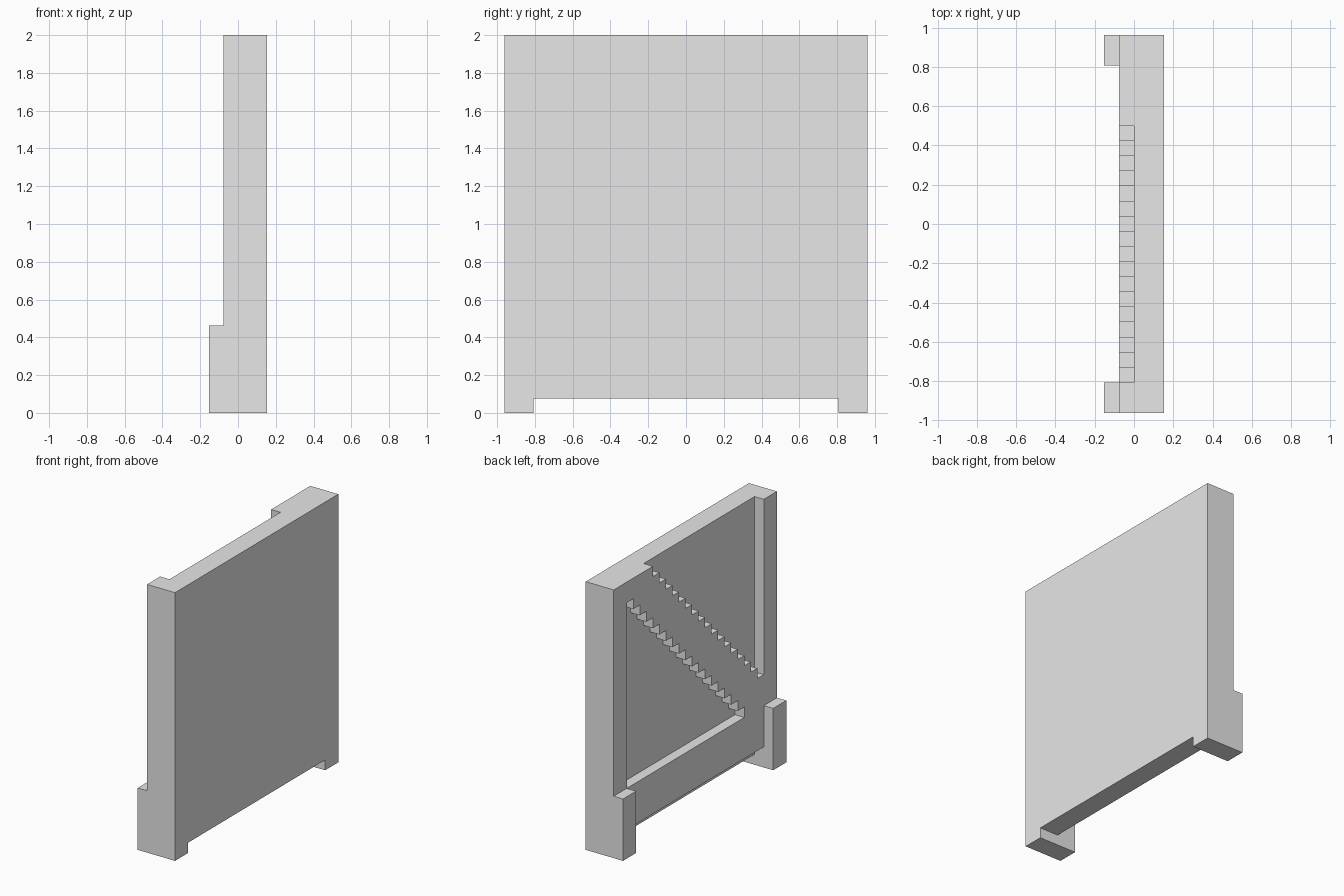
import bpy
import bmesh
from mathutils import Vector

# Remove the default cube
cube = bpy.data.objects.get("Cube")
if cube:
    bpy.data.objects.remove(cube, do_unlink=True)

U = 2 / 26                      # one grid step
DEPTH, WIDTH, HEIGHT = 4, 25, 26

# Single grey material
GREY = (0.8, 0.8, 0.8, 1)
grey = bpy.data.materials.new("plain grey")
grey.use_nodes = True
grey.diffuse_color = GREY
grey.node_tree.nodes["Principled BSDF"].inputs["Base Color"].default_value = GREY


def slab(name, outline, x0, x1):
    """Extrude a (y, z) outline given in grid steps from x0 to x1."""
    def place(x, y, z):
        return Vector((x - DEPTH / 2, y - WIDTH / 2, z)) * U
    bm = bmesh.new()
    face = bm.faces.new([bm.verts.new(place(x0, y, z)) for y, z in outline])
    extruded = bmesh.ops.extrude_face_region(bm, geom=[face])["geom"]
    moved = [v for v in extruded if isinstance(v, bmesh.types.BMVert)]
    bmesh.ops.translate(bm, verts=moved, vec=((x1 - x0) * U, 0, 0))
    bmesh.ops.recalc_face_normals(bm, faces=bm.faces)
    mesh = bpy.data.meshes.new(name)
    bm.to_mesh(mesh)
    bm.free()
    mesh.materials.append(grey)
    obj = bpy.data.objects.new(name, mesh)
    bpy.context.collection.objects.link(obj)
    return obj


def rect(y0, y1, z0, z1):
    return [(y0, z0), (y1, z0), (y1, z1), (y0, z1)]


# Wall panel standing on two feet
wall = slab("wall_panel", [(0, 0), (2, 0), (2, 1), (23, 1), (23, 0),
                           (WIDTH, 0), (WIDTH, HEIGHT), (0, HEIGHT)], 1, DEPTH)

# Stepped recess above the diagonal brace, open at the top
upper = [(19, HEIGHT + 1), (2, HEIGHT + 1)]
for y in range(2, 19):
    upper += [(y, y + 7), (y + 1, y + 7)]

# Stepped recess below the diagonal brace
lower = [(23, 6), (5, 6)]
for y in range(5, 23):
    lower += [(y, y + 2), (y + 1, y + 2)]

# Cut both recesses and the rebate under the bottom rail
cuts = {"upper_recess_cutter": upper,
        "lower_recess_cutter": lower,
        "bottom_rebate_cutter": rect(2, 23, 0, 2)}
for name, outline in cuts.items():
    cutter = slab(name, outline, 0, 2)
    cutter.hide_render = True
    cutter.hide_viewport = True
    cutter.display_type = 'WIRE'
    cut = wall.modifiers.new(name, 'BOOLEAN')
    cut.operation = 'DIFFERENCE'
    cut.solver = 'EXACT'
    cut.object = cutter

# Base blocks at the foot of both posts
for name, y in (("front_base_block", 0), ("back_base_block", WIDTH - 2)):
    slab(name, rect(y, y + 2, 0, 6), 0, 1)
